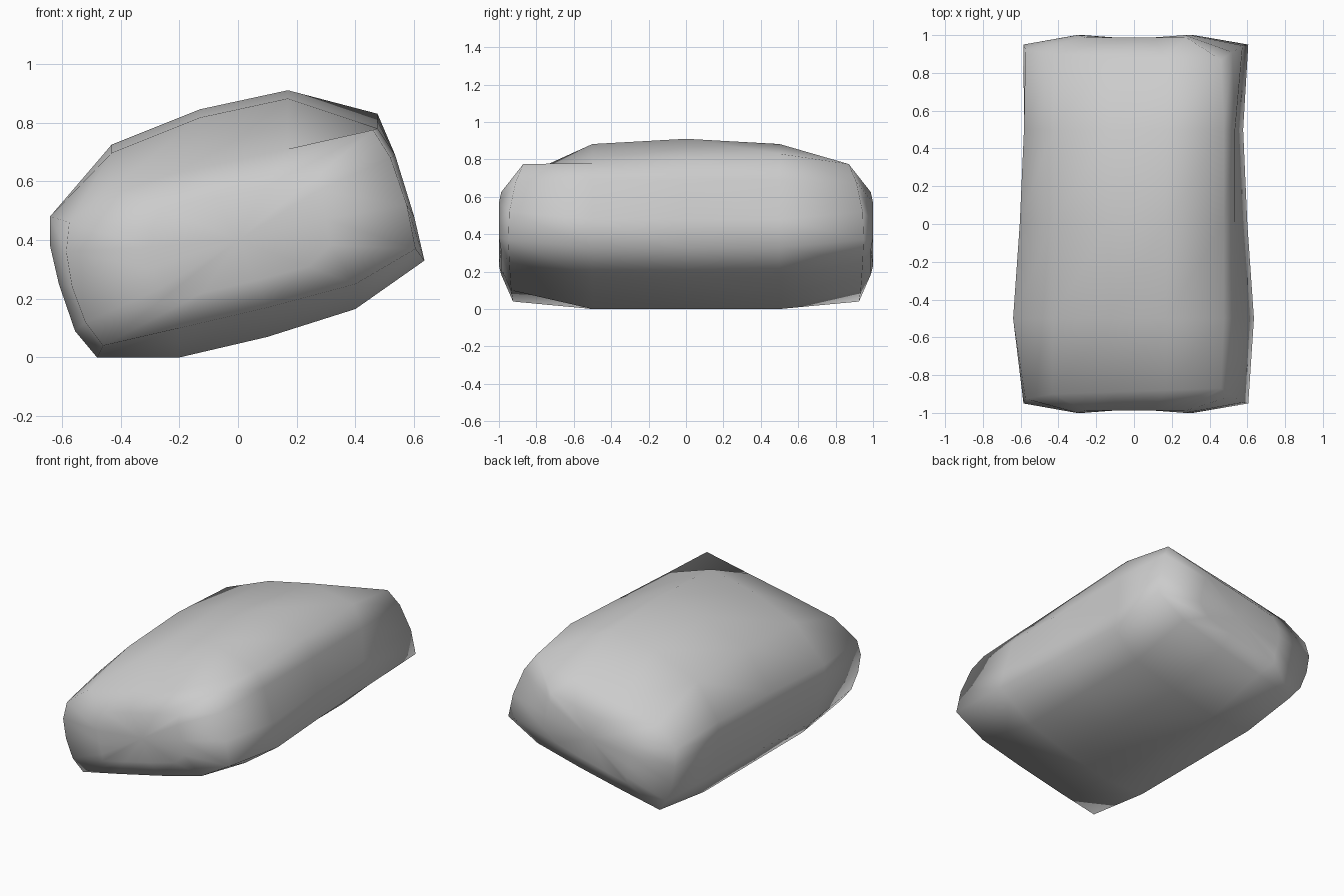
import bpy, bmesh

if "Cube" in bpy.data.objects:
    bpy.data.objects.remove(bpy.data.objects["Cube"])

# Cross-section of the tilted body (x, z), clockwise from the upper left
BODY = [(-.43, .725), (-.13, .845), (.17, .91), (.475, .80), (.535, .69),
        (.60, .48), (.635, .33), (.40, .165), (.10, .07), (-.20, 0),
        (-.48, 0), (-.555, .09), (-.61, .25), (-.64, .38), (-.64, .48)]
# Rim where the body turns into the end faces (x, |y|, z)
RIM = [(-.43, .90, .575), (-.13, .89, .645), (.17, .88, .71), (.46, .87, .775),
       (.52, .91, .68), (.575, .945, .52), (.605, .95, .37), (.40, .945, .25),
       (.10, .94, .17), (-.20, .935, .10), (-.46, .925, .04), (-.52, .945, .12),
       (-.565, .95, .24), (-.585, .95, .36), (-.575, .925, .46)]
SIDES = (4, 5, 6, 11, 12, 13, 14)

bm = bmesh.new()


def ring(points):
    return [bm.verts.new(p) for p in points]


def section(y, width, drop, corner):
    """Body ring: narrowed on its lower sides, lowered on top, corner raised."""
    pts = []
    for i, (x, z) in enumerate(BODY):
        if z < .6 and abs(x) > .5:
            x *= width
        if z > .7:
            z -= drop
        if i == 3:
            z += corner + drop
        pts.append((x, y, z))
    return ring(pts)


def end_rings(side):
    rim = ring([(x, side * y, z) for x, y, z in RIM])
    inner = ring([(x * (.52 if i in SIDES else .6),
                   side * (1 if i in SIDES else .988),
                   .4 + (z - .4) * .6) for i, (x, y, z) in enumerate(RIM)])
    return rim, inner


front_rim, front_inner = end_rings(-1)
back_rim, back_inner = end_rings(1)
rings = [front_inner, front_rim,
         section(-.5, 1.0, .028, -.02), section(0, .945, 0, .005),
         section(.5, .91, .028, .03), back_rim, back_inner]

# Skin between rings
for a, b in zip(rings, rings[1:]):
    for i in range(len(a)):
        j = (i + 1) % len(a)
        bm.faces.new((a[i], a[j], b[j], b[i]))

# Slightly dished end caps
for loop, y in ((front_inner, -.98), (back_inner, .98)):
    mid = bm.verts.new((0, y, .4))
    for i in range(len(loop)):
        bm.faces.new((loop[i], loop[(i + 1) % len(loop)], mid))

bmesh.ops.recalc_face_normals(bm, faces=bm.faces)
for f in bm.faces:
    f.smooth = True

mesh = bpy.data.meshes.new("rounded_block")
bm.to_mesh(mesh)
bm.free()
block = bpy.data.objects.new("rounded_block", mesh)
bpy.context.collection.objects.link(block)
